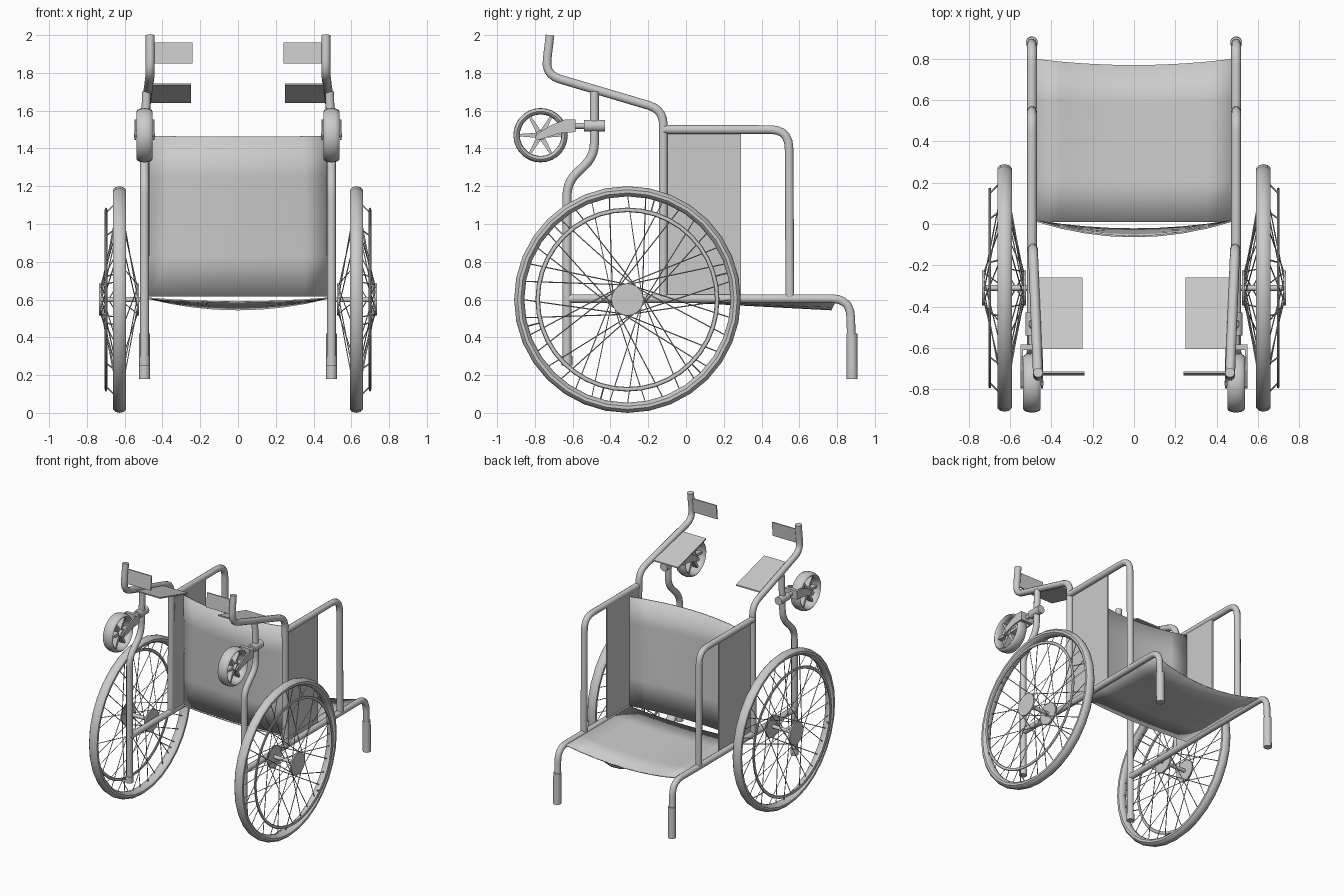
import bpy, bmesh
from math import sin, cos, pi, radians
from mathutils import Vector, Matrix

if "Cube" in bpy.data.objects:
    bpy.data.objects.remove(bpy.data.objects["Cube"])


def finish(name, bm, mirror=True, smooth=True, thick=0):
    bmesh.ops.recalc_face_normals(bm, faces=bm.faces)
    me = bpy.data.meshes.new(name)
    bm.to_mesh(me)
    bm.free()
    ob = bpy.data.objects.new(name, me)
    bpy.context.collection.objects.link(ob)
    bpy.context.view_layer.objects.active = ob
    bpy.ops.object.select_all(action='DESELECT')
    ob.select_set(True)
    if smooth:
        bpy.ops.object.shade_smooth_by_angle(angle=radians(40))
    if thick:
        m = ob.modifiers.new("thickness", 'SOLIDIFY')
        m.thickness, m.offset = thick, 0
    if mirror:
        ob.modifiers.new("mirror", 'MIRROR').use_mirror_merge = False
    return ob


def fillet(pts, r):
    pts = [Vector(p) for p in pts]
    out = [pts[0]]
    for a, b, c in zip(pts, pts[1:], pts[2:]):
        d = min(r, (a - b).length * .5, (c - b).length * .5)
        p, q = b + (a - b).normalized() * d, b + (c - b).normalized() * d
        for i in range(6):
            t = i / 5
            out.append(p * (1 - t) ** 2 + b * 2 * t * (1 - t) + q * t * t)
    return out + [pts[-1]]


def tubes(name, paths, r, bend=0.09, res=3):
    cu = bpy.data.curves.new(name, 'CURVE')
    cu.dimensions = '3D'
    cu.bevel_depth, cu.bevel_resolution, cu.use_fill_caps = r, res, True
    for path in paths:
        pts = fillet(path, bend)
        sp = cu.splines.new('POLY')
        sp.points.add(len(pts) - 1)
        for s, p in zip(sp.points, pts):
            s.co = (*p, 1)
    tmp = bpy.data.objects.new(name + "_path", cu)
    bpy.context.collection.objects.link(tmp)
    bpy.context.view_layer.update()
    me = bpy.data.meshes.new_from_object(tmp)
    bpy.data.objects.remove(tmp)
    bm = bmesh.new()
    bm.from_mesh(me)
    return finish(name, bm)


def ring(name, c, r, ar, ax, seg, n=10):
    """Ring about the x axis with an elliptical section."""
    bm = bmesh.new()
    rows = []
    for i in range(seg):
        a = 2 * pi * i / seg
        rows.append([])
        for j in range(n):
            t = 2 * pi * j / n
            R = r + ar * cos(t)
            rows[-1].append(bm.verts.new((c[0] + ax * sin(t), c[1] + R * cos(a), c[2] + R * sin(a))))
    for i in range(seg):
        for j in range(n):
            p, q, k = rows[i], rows[(i + 1) % seg], (j + 1) % n
            bm.faces.new((p[j], p[k], q[k], q[j]))
    return finish(name, bm)


def cyl(name, a, b, r, seg=20):
    a, b = Vector(a), Vector(b)
    bm = bmesh.new()
    m = Matrix.Translation((a + b) / 2) @ (b - a).to_track_quat('Z', 'Y').to_matrix().to_4x4()
    bmesh.ops.create_cone(bm, cap_ends=True, segments=seg, radius1=r, radius2=r, depth=(b - a).length, matrix=m)
    return finish(name, bm)


def plate(name, profile, x0, x1):
    """Side outline in (y, z) extruded along x."""
    bm = bmesh.new()
    f = bm.faces.new([bm.verts.new((x0, y, z)) for y, z in profile])
    g = bmesh.ops.extrude_face_region(bm, geom=[f])
    bmesh.ops.translate(bm, vec=(x1 - x0, 0, 0), verts=[v for v in g['geom'] if isinstance(v, bmesh.types.BMVert)])
    return finish(name, bm, smooth=False)


def sheet(name, fn, nu, nv, thick):
    bm = bmesh.new()
    g = [[bm.verts.new(fn(2 * i / nu - 1, j / nv)) for j in range(nv + 1)] for i in range(nu + 1)]
    for i in range(nu):
        for j in range(nv):
            bm.faces.new((g[i][j], g[i + 1][j], g[i + 1][j + 1], g[i][j + 1]))
    return finish(name, bm, mirror=False, thick=thick)


X = 0.495
# Frame tubes
tubes("main_tube", [[(.465, -.72, 2), (.465, -.745, 1.79), (.49, -.12, 1.605), (X, -.12, .6)]], .024, .08)
tubes("arm_tube", [[(X, -.12, 1.5), (X, .545, 1.5), (X, .55, .6)]], .024, .1)
tubes("seat_rail", [[(X, -.64, .605), (X, .87, .605), (X, .88, .19)]], .024, .1)
tubes("front_post", [[(.485, -.485, 1.7), (X, -.485, 1.36), (X, -.63, 1.22), (X, -.63, .26)]], .024, .07)
cyl("post_cap", (X, -.63, .25), (X, -.63, .3), .028)
cyl("push_grip", (X, .88, .18), (X, .878, .42), .029)

# Fabric seat, backrest and side panels
sheet("seat", lambda u, v: (.475 * u, .01 + .79 * v - .03 * v * (1 - u * u),
                            .607 - (.02 + .04 * v) * (1 - u * u)), 8, 4, .008)
sheet("backrest", lambda u, v: (.475 * u, .015 - (.04 + .035 * v) * (1 - u * u),
                                .617 + .85 * v - .005 * v * (1 - u * u)), 8, 4, .008)
plate("side_panel", [(-.11, .61), (.29, .61), (.29, 1.5), (-.11, 1.5)], .478, .488)

# Foot plates and heel plates
plate("foot_plate", [(-.605, 1.735), (-.26, 1.64), (-.26, 1.65), (-.605, 1.745)], .25, .46)
plate("heel_plate", [(-.735, 1.85), (-.725, 1.85), (-.715, 1.96), (-.725, 1.96)], .24, .455)

# Large wheels
W = (.627, -.31, .6)
ring("tyre", W, .573, .027, .037, 32)
ring("hand_rim", (.699, *W[1:]), .475, .012, .007, 40, 8)
cyl("axle", (.48, *W[1:]), (.735, *W[1:]), .014)
cyl("outer_hub_flange", (.725, *W[1:]), (.737, *W[1:]), .085)
cyl("inner_hub_flange", (.523, *W[1:]), (.535, *W[1:]), .085)
spokes = []
for k in range(36):
    a = 2 * pi * k / 36
    h = a + (1 if k // 2 % 2 else -1) * radians(80)
    x = .73 if k % 2 else .53
    spokes.append([(x, W[1] + .078 * cos(h), W[2] + .078 * sin(h)),
                   (W[0], W[1] + .555 * cos(a), W[2] + .555 * sin(a))])
tubes("wheel_spokes", spokes, .003, res=0)
tubes("hand_rim_clips", [[(W[0], W[1] + .55 * cos(a), W[2] + .55 * sin(a)),
                          (.699, W[1] + .475 * cos(a), W[2] + .475 * sin(a))]
                         for a in (pi / 3 * i + .26 for i in range(6))], .004, res=0)

# Casters
C = (X, -.77, 1.47)
ring("caster_tyre", C, .127, .017, .042, 28, 12)
cyl("caster_hub", (X - .042, *C[1:]), (X + .042, *C[1:]), .026)
for i in range(6):
    a = pi / 3 * i
    d, n = Vector((cos(a), sin(a))), Vector((-sin(a), cos(a)))
    o = Vector(C[1:])
    plate("caster_spoke", [o + d * .015 + n * .014, o + d * .118 + n * .006,
                           o + d * .118 - n * .006, o + d * .015 - n * .014], X - .02, X + .02)
arm = [(-.795, 1.45), (-.78, 1.445), (-.67, 1.48), (-.585, 1.487), (-.585, 1.553),
       (-.64, 1.553), (-.71, 1.525), (-.785, 1.48), (-.797, 1.465)]
plate("caster_fork_outer", arm, X + .044, X + .054)
plate("caster_fork_inner", arm, X - .054, X - .044)
plate("caster_fork_crown", [(-.61, 1.487), (-.585, 1.487), (-.585, 1.553), (-.61, 1.553)], X - .05, X + .05)
cyl("caster_axle", (X - .056, *C[1:]), (X + .056, *C[1:]), .012)
cyl("caster_stem", (X, -.59, 1.52), (X, -.53, 1.52), .016)
cyl("caster_housing", (X, -.54, 1.52), (X, -.43, 1.52), .031)
